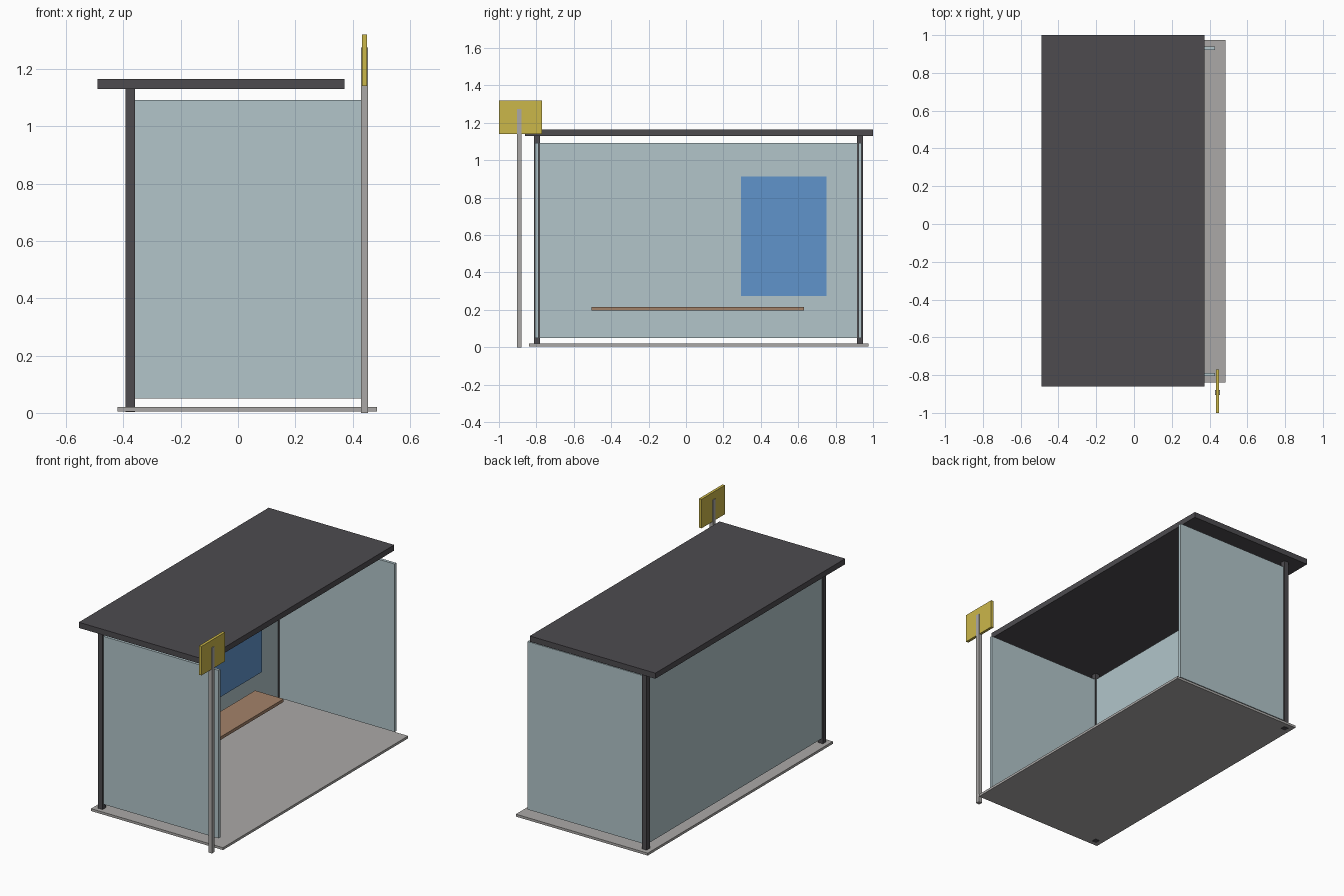
import bpy

cube = bpy.data.objects.get("Cube")
if cube:
    bpy.data.objects.remove(cube, do_unlink=True)


def material(name, *rgb):
    """Flat colour from 0-255 display values, stored linear."""
    lin = [((c / 255 + 0.055) / 1.055) ** 2.4 for c in rgb] + [1.0]
    m = bpy.data.materials.new(name)
    m.use_nodes = True
    m.diffuse_color = lin
    m.node_tree.nodes["Principled BSDF"].inputs["Base Color"].default_value = lin
    return m


def box(name, mat, x, y, z):
    """Box spanning the given (min, max) range on each axis."""
    spans = (x, y, z)
    bpy.ops.mesh.primitive_cube_add(size=1, location=[(a + b) / 2 for a, b in spans])
    ob = bpy.context.object
    ob.name = name
    ob.scale = [b - a for a, b in spans]
    bpy.ops.object.transform_apply(location=False, rotation=False, scale=True)
    ob.data.materials.append(mat)
    return ob


frame = material("dark frame", 77, 75, 79)
metal = material("light grey", 171, 169, 167)
glass = material("pale glass", 178, 197, 202)
wood = material("bench wood", 163, 130, 105)
blue = material("poster blue", 96, 148, 203)
yellow = material("sign yellow", 203, 183, 74)

# Floor slab and roof
box("floor_slab", metal, (-0.42, 0.485), (-0.84, 0.975), (0.005, 0.02))
box("roof", frame, (-0.49, 0.372), (-0.86, 1.0), (1.13, 1.165))

# Rear corner posts with a glass end wall running forward from each
for side, y in (("front", -0.797), ("back", 0.93)):
    box(side + "_post", frame, (-0.392, -0.36), (y - 0.016, y + 0.016), (0.003, 1.131))
    box(side + "_glass_wall", glass, (-0.361, 0.43), (y - 0.009, y + 0.009), (0.05, 1.092))

# Long glass wall, poster and bench
box("long_glass_wall", glass, (-0.385, -0.367), (-0.782, 0.915), (0.05, 1.092))
box("poster", blue, (-0.367, -0.362), (0.293, 0.75), (0.275, 0.912))
box("bench", wood, (-0.325, -0.13), (-0.505, 0.632), (0.197, 0.216))

# Stop sign on its pole
box("sign_pole", metal, (0.429, 0.454), (-0.904, -0.879), (0, 1.275))
box("sign_plate", yellow, (0.433, 0.45), (-1.0, -0.77), (1.14, 1.32))
